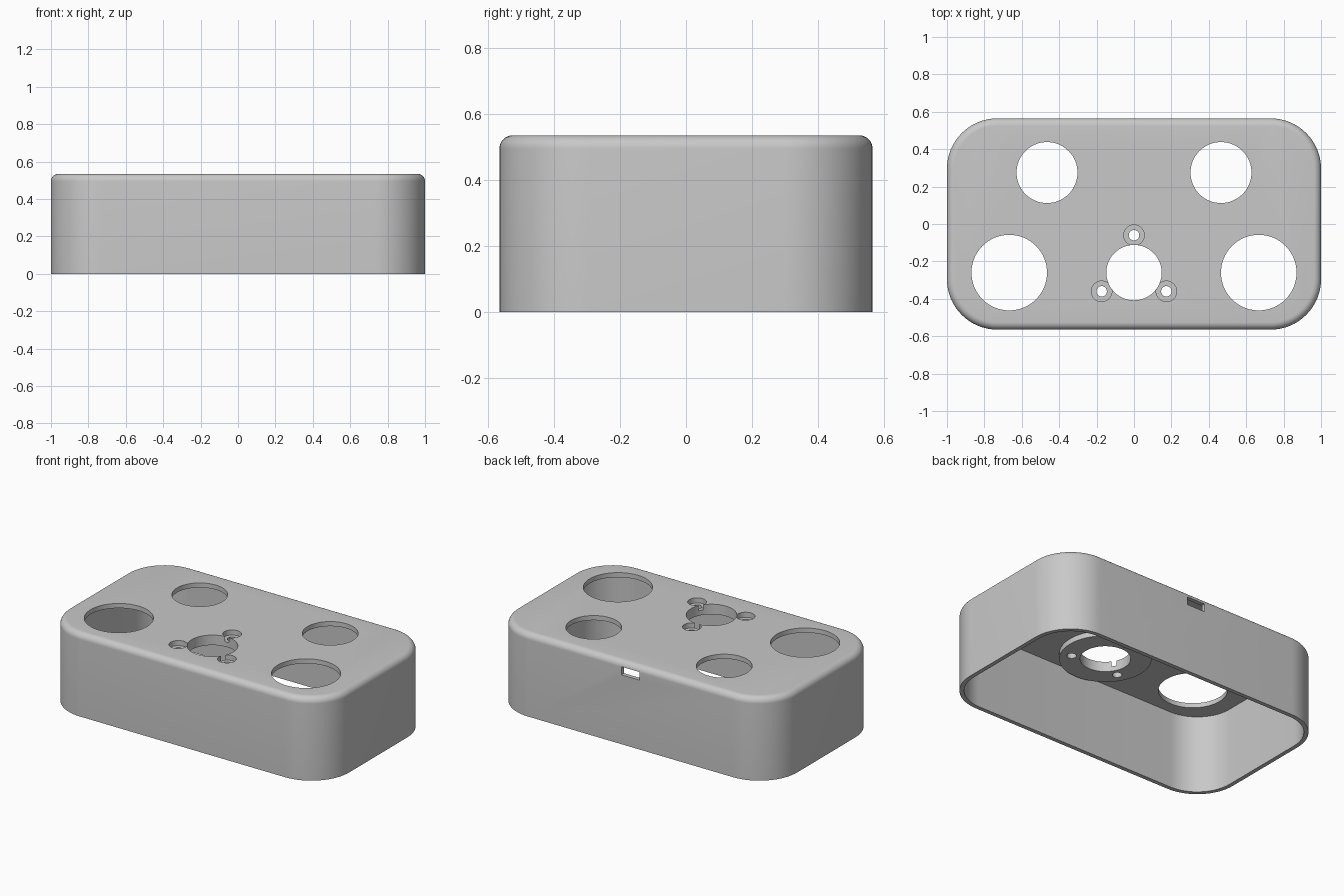
import bpy, bmesh, math
from mathutils import Matrix

old = bpy.data.objects.get("Cube")
if old:
    bpy.data.objects.remove(old, do_unlink=True)

HALF_X, HALF_Y, HEIGHT = 1.0, 0.565, 0.535
CORNER, FILLET, WALL, ROOF = 0.27, 0.04, 0.027, 0.03
BOSS_Z = 0.47

grey = bpy.data.materials.new("plain grey")
grey.use_nodes = True
grey.diffuse_color = (0.58, 0.58, 0.58, 1)
grey.node_tree.nodes["Principled BSDF"].inputs["Base Color"].default_value = grey.diffuse_color


def add_object(name, bm):
    bmesh.ops.recalc_face_normals(bm, faces=bm.faces)
    mesh = bpy.data.meshes.new(name)
    bm.to_mesh(mesh)
    bm.free()
    mesh.materials.append(grey)
    obj = bpy.data.objects.new(name, mesh)
    bpy.context.collection.objects.link(obj)
    return obj


def outline(bm, inset, z, steps=16):
    """Ring of vertices: rounded rectangle moved inward by inset."""
    r = CORNER - inset
    ring = []
    for i, (sx, sy) in enumerate([(1, 1), (-1, 1), (-1, -1), (1, -1)]):
        for k in range(steps + 1):
            a = math.pi / 2 * (i + k / steps)
            ring.append(bm.verts.new((sx * (HALF_X - CORNER) + r * math.cos(a),
                                      sy * (HALF_Y - CORNER) + r * math.sin(a), z)))
    return ring


def cylinder(name, x, y, r, z0, z1, segments=64):
    bm = bmesh.new()
    bmesh.ops.create_cone(bm, cap_ends=True, segments=segments, radius1=r, radius2=r,
                          depth=z1 - z0, matrix=Matrix.Translation((x, y, (z0 + z1) / 2)))
    return add_object(name, bm)


def combine(target, tool, operation):
    """Apply a boolean and discard the tool."""
    tool.hide_render = True
    mod = target.modifiers.new("boolean", "BOOLEAN")
    mod.operation = operation
    mod.solver = "EXACT"
    mod.object = tool
    bpy.context.view_layer.objects.active = target
    bpy.ops.object.modifier_apply(modifier=mod.name)
    bpy.data.objects.remove(tool, do_unlink=True)


# Hollow cover: inner ceiling, inner wall, bottom rim, outer wall, rounded top edge
bm = bmesh.new()
sections = [(WALL, HEIGHT - ROOF), (WALL, 0), (0, 0)]
for k in range(9):
    a = math.pi / 2 * k / 8
    sections.append((FILLET * (1 - math.cos(a)), HEIGHT - FILLET * (1 - math.sin(a))))
rings = [outline(bm, inset, z) for inset, z in sections]
for low, high in zip(rings, rings[1:]):
    for i in range(len(low)):
        j = (i + 1) % len(low)
        bm.faces.new((low[i], low[j], high[j], high[i]))
bm.faces.new(rings[0])
bm.faces.new(rings[-1])
cover = add_object("cover_shell", bm)

# Round boss under the roof
combine(cover, cylinder("boss", 0, -0.26, 0.27, BOSS_Z, HEIGHT - ROOF / 2), "UNION")

# Large round openings
TOP = HEIGHT + 0.1
openings = [(0, -0.26, 0.148)]
for side in (-1, 1):
    openings += [(side * 0.667, -0.26, 0.202), (side * 0.465, 0.275, 0.163)]
for x, y, r in openings:
    combine(cover, cylinder("opening_cutter", x, y, r, 0.3, TOP), "DIFFERENCE")

# Three counterbored screw holes around the middle opening
for k in range(3):
    a = math.pi / 2 + k * math.tau / 3
    x, y = 0.2 * math.cos(a), -0.26 + 0.2 * math.sin(a)
    combine(cover, cylinder("screw_cutter", x, y, 0.028, 0.3, TOP, 32), "DIFFERENCE")
    combine(cover, cylinder("counterbore_cutter", x, y, 0.055, HEIGHT - 0.033, TOP, 32), "DIFFERENCE")

# Cable slot in the back wall
bm = bmesh.new()
bmesh.ops.create_cube(bm, size=1, matrix=Matrix.Translation((0, HALF_Y, 0.473))
                      @ Matrix.Diagonal((0.13, 0.2, 0.052, 1)))
combine(cover, add_object("slot_cutter", bm), "DIFFERENCE")

# Smooth shading with sharp edges kept
bpy.ops.object.select_all(action="DESELECT")
cover.select_set(True)
bpy.context.view_layer.objects.active = cover
bpy.ops.object.shade_smooth_by_angle(angle=math.radians(30))
